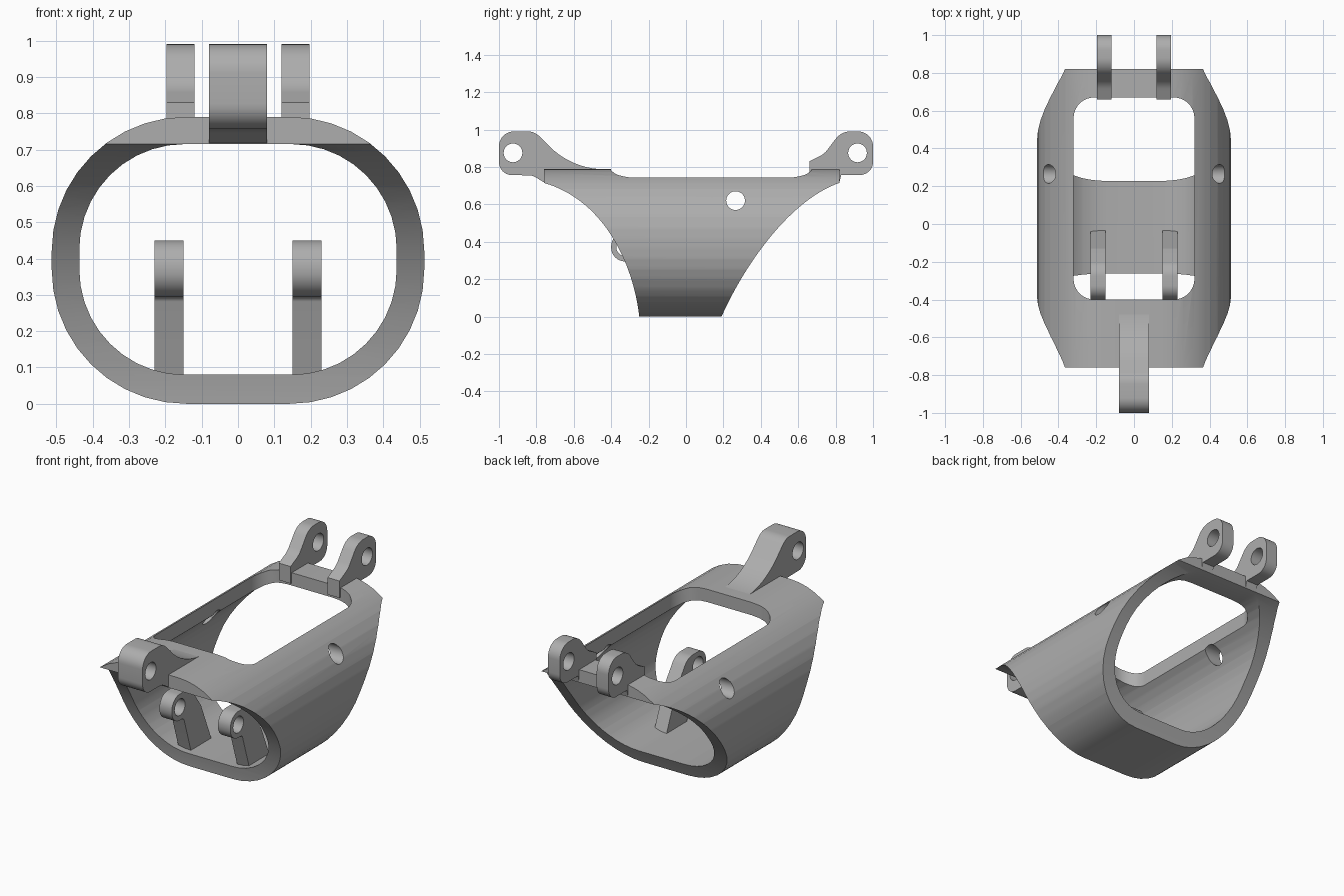
import bpy, bmesh, math
from mathutils import Vector
from mathutils.geometry import interpolate_bezier

cube = bpy.data.objects.get("Cube")
if cube:
    bpy.data.objects.remove(cube, do_unlink=True)

grey = bpy.data.materials.new("plain_grey")
grey.use_nodes = True
COLOUR = (0.42, 0.42, 0.42, 1)
grey.diffuse_color = COLOUR
grey.node_tree.nodes["Principled BSDF"].inputs["Base Color"].default_value = COLOUR


def rounded(corners, steps=10):
    """Outline through (u, v, radius) corners, each replaced by a tangent arc."""
    out = []
    for i, (u, v, r) in enumerate(corners):
        p = Vector((u, v))
        if r == 0:
            out.append(p)
            continue
        a = (Vector(corners[i - 1][:2]) - p).normalized()
        b = (Vector(corners[(i + 1) % len(corners)][:2]) - p).normalized()
        half = a.angle(b) / 2
        centre = p + (a + b).normalized() * r / math.sin(half)
        start = p + a * r / math.tan(half) - centre
        end = p + b * r / math.tan(half) - centre
        sweep = start.angle(end)
        for k in range(steps + 1):
            t = k / steps
            out.append(centre + (start * math.sin((1 - t) * sweep)
                                 + end * math.sin(t * sweep)) / math.sin(sweep))
    return out


def box(w, low, high, r):
    return rounded([(-w, low, r), (w, low, r), (w, high, r), (-w, high, r)])


def circle(u, v, r, n=32):
    return [Vector((u + r * math.cos(math.tau * i / n), v + r * math.sin(math.tau * i / n)))
            for i in range(n)]


def prism(name, outline, axis, low, high):
    """Extrude a flat outline along the given axis."""
    bm = bmesh.new()
    rings = []
    for t in (low, high):
        ring = []
        for p in outline:
            co = [p[0], p[1]]
            co.insert(axis, t)
            ring.append(bm.verts.new(co))
        rings.append(ring)
        bm.faces.new(ring)
    for i in range(len(outline)):
        a, b = rings
        bm.faces.new((a[i - 1], a[i], b[i], b[i - 1]))
    bmesh.ops.recalc_face_normals(bm, faces=bm.faces)
    mesh = bpy.data.meshes.new(name)
    bm.to_mesh(mesh)
    bm.free()
    mesh.materials.append(grey)
    obj = bpy.data.objects.new(name, mesh)
    bpy.context.collection.objects.link(obj)
    return obj


def activate(obj):
    bpy.ops.object.select_all(action="DESELECT")
    obj.select_set(True)
    bpy.context.view_layer.objects.active = obj


def cut(obj, tool, operation="DIFFERENCE"):
    mod = obj.modifiers.new("cut", "BOOLEAN")
    mod.operation, mod.object, mod.solver = operation, tool, "EXACT"
    activate(obj)
    bpy.ops.object.modifier_apply(modifier=mod.name)
    bpy.data.objects.remove(tool, do_unlink=True)


def smooth(obj):
    activate(obj)
    bpy.ops.object.shade_smooth_by_angle(angle=math.radians(30))


# Tubular shell
TOP, CEILING = 0.79, 0.715
shell = prism("shell", box(0.513, 0, TOP, 0.37), 1, -1, 1)
cut(shell, prism("bore", box(0.437, 0.08, CEILING, 0.29), 1, -1.1, 1.1))

# Swept front and back ends
def sweep(*pts):
    return [p.to_2d() for p in interpolate_bezier(*[Vector((*p, 0)) for p in pts], 32)]

front = sweep((-0.25, 0), (-0.28, 0.27), (-0.43, 0.62), (-0.76, CEILING))
back = sweep((0.19, 0), (0.31, 0.27), (0.55, 0.62), (0.82, CEILING))
side = ([Vector((-0.25, -0.1))] + front + [Vector((-0.76, 1)), Vector((0.82, 1))]
        + back[::-1] + [Vector((0.19, -0.1))])
cut(shell, prism("end_trim", side, 0, -1, 1), "INTERSECT")

# Top window and side holes
cut(shell, prism("window", box(0.32, -0.4, 0.67, 0.11), 2, 0.55, 1))
cut(shell, prism("side_hole", circle(0.265, 0.62, 0.05), 0, -1, 1))
smooth(shell)


def lug(name, corners, hole, low, high):
    obj = prism(name, rounded(corners), 0, low, high)
    cut(obj, prism("pin_hole", circle(*hole), 0, low - 0.1, high + 0.1))
    smooth(obj)


# Single front lug with a long faired tail
lug("front_lug",
    [(-1, 0.99, 0.08), (-0.81, 0.99, 0.09), (-0.61, 0.79, 0.42), (-0.42, 0.787, 0),
     (-0.42, 0.73, 0), (-0.76, 0.718, 0), (-0.82, 0.755, 0.08), (-1, 0.757, 0.07)],
    (-0.925, 0.875, 0.05), -0.08, 0.08)

# Paired back lugs and inner hooks
back_lug = [(1, 0.99, 0.08), (0.83, 0.99, 0.1), (0.74, 0.87, 0.12), (0.66, 0.83, 0),
            (0.66, 0.73, 0), (0.82, 0.718, 0), (0.83, 0.757, 0), (1, 0.757, 0.07)]
hook = [(-0.4, 0.45, 0.074), (-0.23, 0.45, 0.09), (-0.13, 0.31, 0.05), (-0.03, 0.07, 0),
        (-0.22, 0.07, 0), (-0.29, 0.295, 0.02), (-0.4, 0.295, 0.074)]
for label, s in (("left", 1), ("right", -1)):
    lug(label + "_back_lug", back_lug, (0.917, 0.875, 0.05), *sorted((s * 0.12, s * 0.197)))
    lug(label + "_inner_hook", hook, (-0.325, 0.372, 0.048), *sorted((s * 0.15, s * 0.23)))
